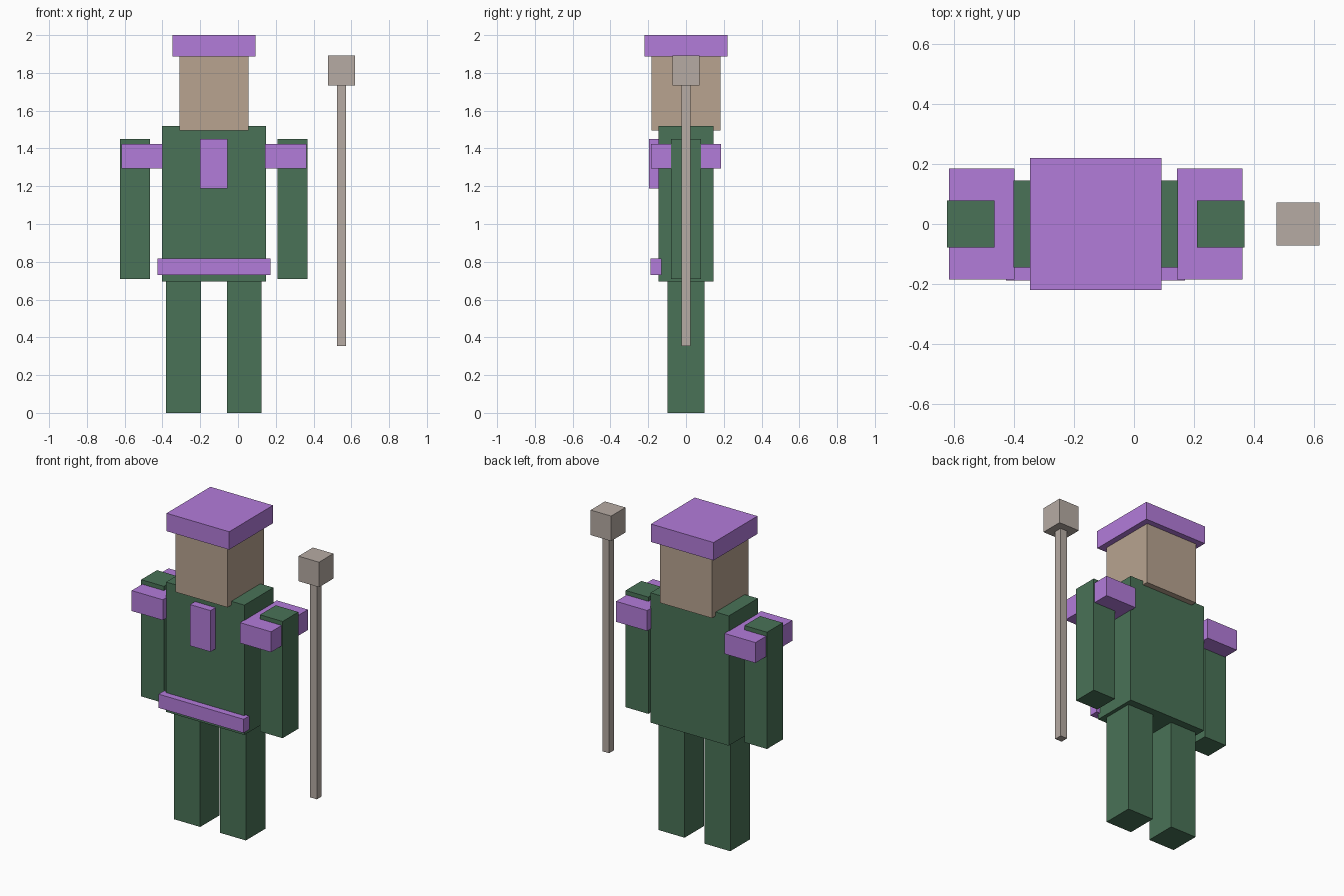
import bpy

if "Cube" in bpy.data.objects:
    bpy.data.objects.remove(bpy.data.objects["Cube"])

CX = -0.128  # centre line of the figure (the staff stands off to one side)


def material(name, rgb):
    m = bpy.data.materials.new(name)
    m.diffuse_color = (*rgb, 1.0)
    m.use_nodes = True
    m.node_tree.nodes["Principled BSDF"].inputs["Base Color"].default_value = m.diffuse_color
    return m


GREEN = material("green_cloth", (0.067, 0.17, 0.095))
PURPLE = material("purple_trim", (0.45, 0.20, 0.70))
SKIN = material("skin", (0.48, 0.37, 0.28))
STAFF = material("staff_grey", (0.47, 0.41, 0.37))


def box(name, x, y, z, mat):
    """Box from (min, max) ranges on each axis."""
    bpy.ops.mesh.primitive_cube_add(size=1, location=[(a + b) / 2 for a, b in (x, y, z)])
    ob = bpy.context.object
    ob.name = name
    ob.scale = [b - a for a, b in (x, y, z)]
    bpy.ops.object.transform_apply(location=False, rotation=False, scale=True)
    ob.data.materials.append(mat)
    return ob


def centred(name, half_x, y, z, mat):
    return box(name, (CX - half_x, CX + half_x), y, z, mat)


# Body, head and hat
centred("torso", 0.275, (-0.146, 0.146), (0.695, 1.52), GREEN)
centred("head", 0.183, (-0.183, 0.183), (1.495, 1.888), SKIN)
centred("hat", 0.22, (-0.22, 0.22), (1.886, 2.0), PURPLE)

# Front trim
centred("belt", 0.299, (-0.188, -0.131), (0.73, 0.817), PURPLE)
centred("chest_panel", 0.072, (-0.196, -0.14), (1.188, 1.45), PURPLE)

# Mirrored limbs and shoulder pads: inner and outer distance from the centre line
for side, s in (("left", 1), ("right", -1)):
    for part, inner, outer, hy, z, mat in (
        ("leg", 0.069, 0.252, 0.098, (0.0, 0.695), GREEN),
        ("arm", 0.338, 0.497, 0.079, (0.708, 1.45), GREEN),
        ("shoulder_pad", 0.271, 0.490, 0.185, (1.293, 1.423), PURPLE),
    ):
        x = sorted((CX + s * inner, CX + s * outer))
        box(f"{side}_{part}", x, (-hy, hy), z, mat)

# Staff
box("staff_shaft", (0.524, 0.572), (-0.024, 0.024), (0.353, 1.735), STAFF)
box("staff_head", (0.476, 0.620), (-0.072, 0.072), (1.732, 1.891), STAFF)
